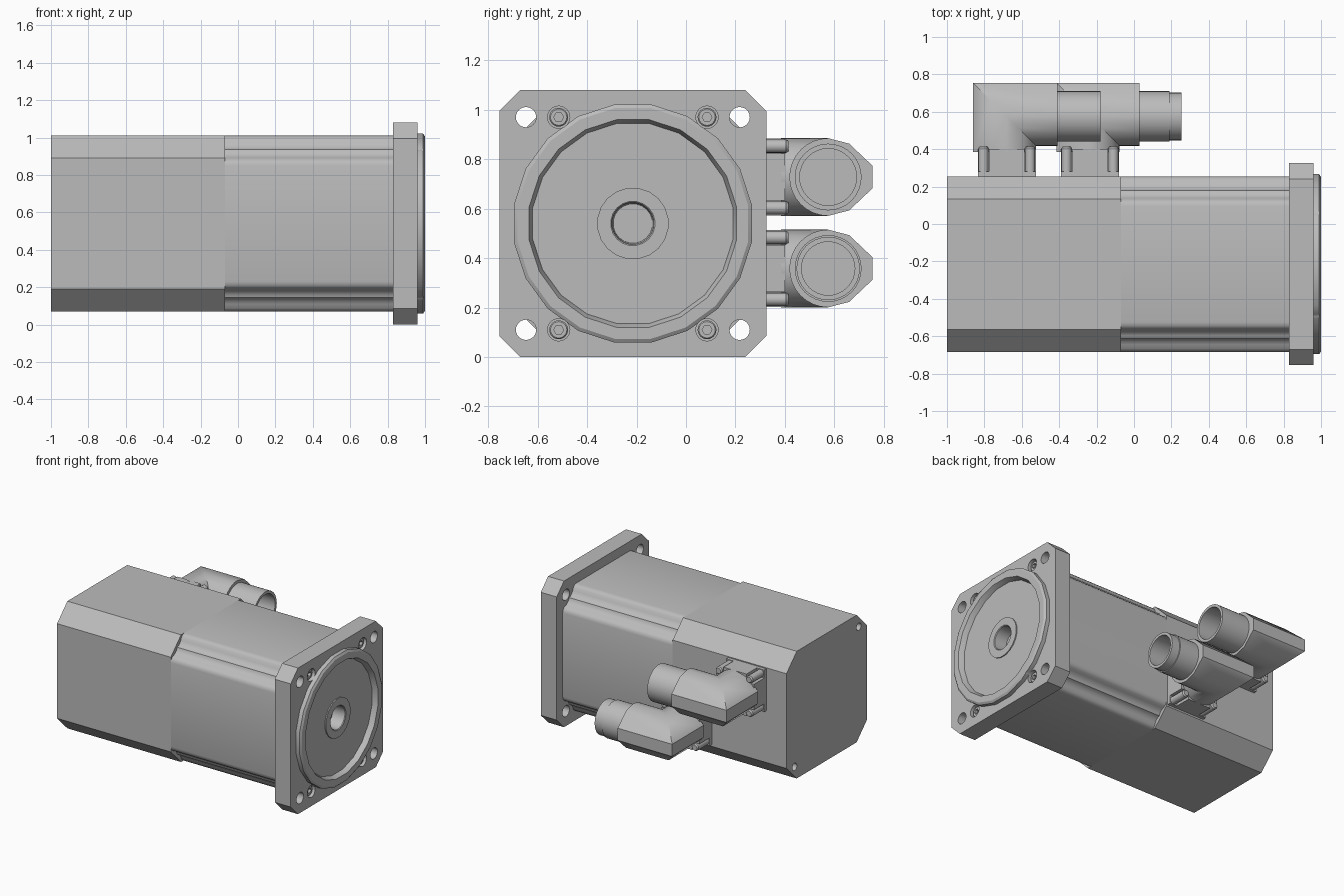
import bpy, bmesh, math
from mathutils import Vector

cube = bpy.data.objects.get("Cube")
if cube:
    bpy.data.objects.remove(cube, do_unlink=True)

# One grey for the whole housing
grey = bpy.data.materials.new("machine_grey")
grey.use_nodes = True
COLOUR = (0.5, 0.5, 0.5, 1)
grey.diffuse_color = COLOUR
grey.node_tree.nodes["Principled BSDF"].inputs["Base Color"].default_value = COLOUR

CY, CZ = -0.215, 0.54          # motor axis


def finish(name, bm, smooth=True):
    bmesh.ops.recalc_face_normals(bm, faces=bm.faces)
    mesh = bpy.data.meshes.new(name)
    bm.to_mesh(mesh)
    bm.free()
    obj = bpy.data.objects.new(name, mesh)
    bpy.context.collection.objects.link(obj)
    mesh.materials.append(grey)
    if smooth:
        shade(obj)
    return obj


def activate(obj):
    bpy.ops.object.select_all(action='DESELECT')
    obj.select_set(True)
    bpy.context.view_layer.objects.active = obj


def shade(obj):
    activate(obj)
    bpy.ops.object.shade_smooth_by_angle(angle=math.radians(30))


def skin(bm, rings, cap=True):
    """Bridge a list of closed point rings, with caps on both ends."""
    loops = [[bm.verts.new(p) for p in ring] for ring in rings]
    n = len(loops[0])
    for a, b in zip(loops, loops[1:]):
        for i in range(n):
            j = (i + 1) % n
            bm.faces.new((a[i], a[j], b[j], b[i]))
    if cap:
        bm.faces.new(loops[0])
        bm.faces.new(loops[-1])


def prism(name, outline, x0, x1):
    """Extrude an outline of (y, z) offsets from the motor axis along x."""
    bm = bmesh.new()
    skin(bm, [[(x, CY + y, CZ + z) for y, z in outline] for x in (x0, x1)])
    return finish(name, bm)


def add_turned(bm, profile, y, z, sides, turn=0.0):
    """Turn (x, radius) points about an x axis; both ends are capped."""
    angles = [turn + math.tau * i / sides for i in range(sides)]
    skin(bm, [[(x, y + r * math.cos(a), z + r * math.sin(a)) for a in angles]
              for x, r in profile])


def turned(name, profile, y, z, sides=32, turn=0.0):
    bm = bmesh.new()
    add_turned(bm, profile, y, z, sides, turn)
    return finish(name, bm)


def cut(obj, holes):
    """Cut round or hexagonal holes: (x0, x1, radius, y, z, sides)."""
    bm = bmesh.new()
    for x0, x1, r, y, z, sides in holes:
        add_turned(bm, [(x0, r), (x1, r)], y, z, sides)
    cutter = finish("hole_cutter", bm, False)
    cutter.hide_render = True
    mod = obj.modifiers.new("holes", 'BOOLEAN')
    mod.operation, mod.solver, mod.object = 'DIFFERENCE', 'EXACT', cutter
    activate(obj)
    bpy.ops.object.modifier_apply(modifier=mod.name)
    bpy.data.objects.remove(cutter, do_unlink=True)
    shade(obj)


def four_corners(corner):
    """Repeat one corner, symmetric about its diagonal, around the axis."""
    out = []
    for _ in range(4):
        out += corner
        corner = [(-z, y) for y, z in corner]
    return out


SIGNS = [(a, b) for a in (-1, 1) for b in (-1, 1)]

# Rear housing with chamfered edges and two screw holes in the end
rear = prism("rear_housing", four_corners([(0.47, 0.35), (0.35, 0.47)]), -1, -0.07)
cut(rear, [(-1.1, -0.9, 0.027, CY + s * 0.375, CZ - s * 0.375, 20) for s in (-1, 1)])

# Front housing with fluted edges
half = [(0.47, 0.31), (0.465, 0.33), (0.452, 0.345), (0.43, 0.353),
        (0.412, 0.365), (0.4, 0.38)]
flute = half + [(0.395, 0.395)] + [(z, y) for y, z in reversed(half)]
prism("front_housing", four_corners(flute), -0.07, 0.84)

# Mounting flange with corner holes, counterbores and a centre opening
flange = prism("mounting_flange", four_corners([(0.54, 0.455), (0.455, 0.54)]), 0.83, 0.96)
screws = [(CY + a * 0.3, CZ + b * 0.43) for a, b in SIGNS]
pockets = [(0.91, 1.1, 0.045, y, z, 24) for y, z in screws]
corners = [(0.7, 1.1, 0.041, CY + a * 0.432, CZ + b * 0.43, 24) for a, b in SIGNS]
cut(flange, corners + pockets + [(0.8, 1.1, 0.25, CY, CZ, 20)])

# Centring ring with recessed face, hub and bore
ring = turned("centring_ring", [
    (0.87, 0.01), (0.87, 0.08), (0.965, 0.085), (0.97, 0.09), (0.97, 0.145),
    (0.962, 0.145), (0.962, 0.41), (0.99, 0.42), (1.0, 0.425), (1.0, 0.472),
    (0.99, 0.487), (0.95, 0.487), (0.95, 0.28), (0.85, 0.28), (0.85, 0.01)],
    CY, CZ, 20, math.pi / 20)
cut(ring, pockets)

# Socket head screws
for y, z in screws:
    head = turned("flange_screw", [(0.9, 0.038), (0.94, 0.038), (0.945, 0.033)], y, z, 24)
    cut(head, [(0.925, 1, 0.02, y, z, 6)])


# Elbow profile: (outward, sideways), round inside and chamfered outside
arc = [(0.157 * math.cos(a), 0.157 * math.sin(a))
       for a in (math.pi / 2 + math.pi * i / 16 for i in range(17))]
ELBOW = [(0.18, 0.045), (0.085, 0.135)] + arc + [(0.085, -0.135), (0.18, -0.045)]
AY = 0.575                     # connector axis


def connector(prefix, ax, az, x_end, sleeve):
    # Mitred elbow
    bm = bmesh.new()
    skin(bm, [[(ax - t, 0.385, az + w) for t, w in ELBOW],
              [(ax - t, AY + t, az + w) for t, w in ELBOW],
              [(x_end, AY + t, az + w) for t, w in ELBOW]])
    finish(prefix + "_connector_elbow", bm)

    # Hollow plug sleeve
    tip, r = sleeve[-1]
    turned(prefix + "_connector_sleeve",
           [(x_end - 0.03, 0.02), (x_end - 0.03, sleeve[0][1])] + sleeve +
           [(tip, r - 0.02), (x_end + 0.04, r - 0.02), (x_end + 0.04, 0.02)], AY, az)

    # Foot: a plate carrying a cross shaped block
    bm = bmesh.new()
    for sx, sz, y0, y1 in ((0.155, 0.155, 0.25, 0.28), (0.155, 0.095, 0.25, 0.4),
                           (0.095, 0.155, 0.25, 0.4)):
        made = bmesh.ops.create_cube(bm, size=1)["verts"]
        bmesh.ops.scale(bm, vec=(2 * sx, y1 - y0, 2 * sz), verts=made)
        bmesh.ops.translate(bm, vec=(ax, (y0 + y1) / 2, az), verts=made)
    finish(prefix + "_connector_foot", bm, False)

    # Foot screws in the four notches
    bm = bmesh.new()
    for a, b in SIGNS:
        rings = []
        for y, r in ((0.27, 0.027), (0.405, 0.027), (0.415, 0.02)):
            rings.append([(ax + a * 0.125 + r * math.cos(math.tau * i / 16), y,
                           az + b * 0.125 + r * math.sin(math.tau * i / 16))
                          for i in range(16)])
        skin(bm, rings)
    finish(prefix + "_connector_screws", bm)


connector("upper", -0.68, 0.728, -0.41, [(-0.18, 0.135)])
connector("lower", -0.235, 0.358, 0.03, [(0.19, 0.135), (0.19, 0.128), (0.255, 0.128)])
